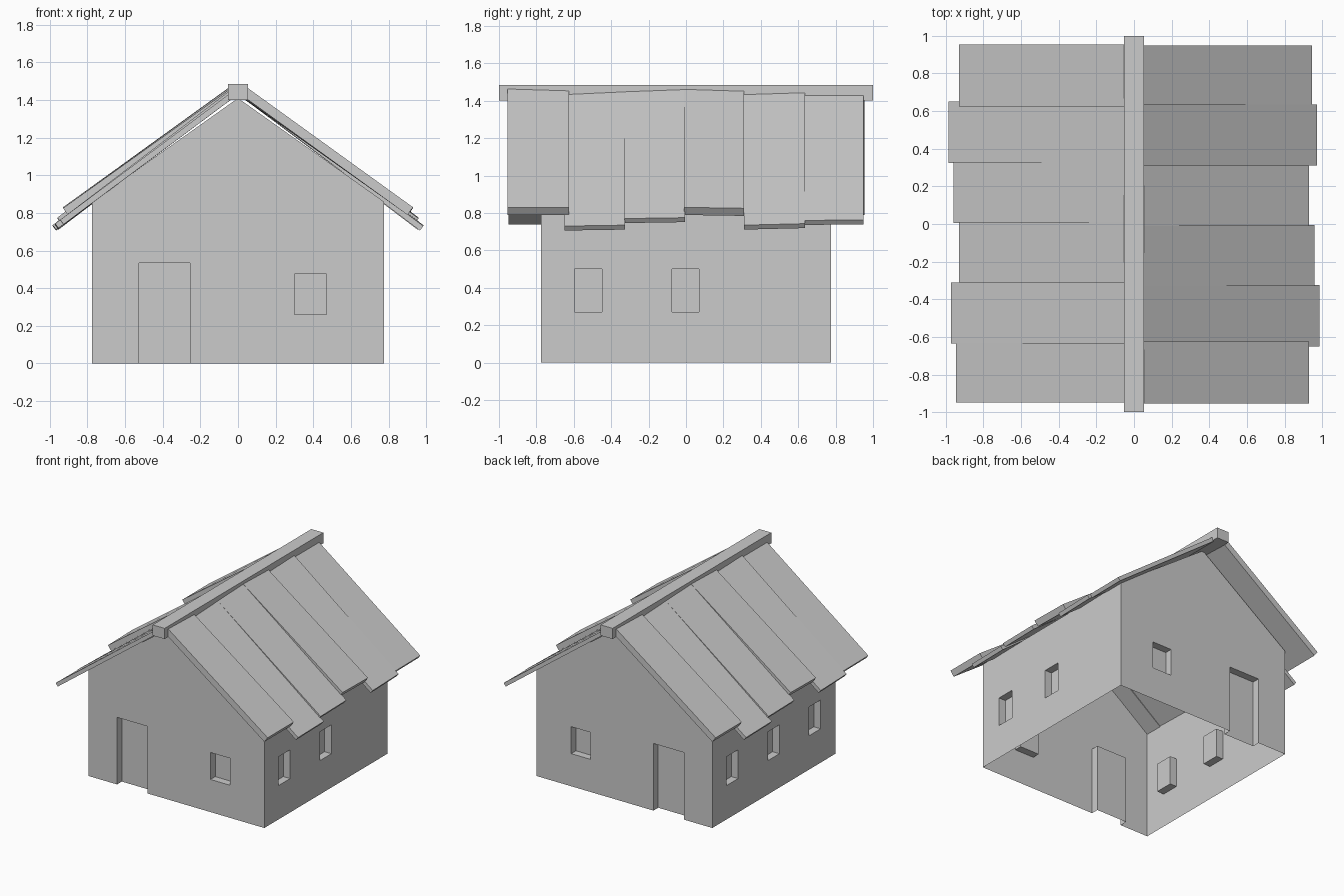
import bpy, bmesh
from math import hypot
from mathutils import Matrix

if "Cube" in bpy.data.objects:
    bpy.data.objects.remove(bpy.data.objects["Cube"])

W, EAVE, PEAK, DEPTH = 0.775, 0.86, 1.41, 0.06


def make_object(name, bm):
    bmesh.ops.recalc_face_normals(bm, faces=bm.faces)
    mesh = bpy.data.meshes.new(name)
    bm.to_mesh(mesh)
    bm.free()
    ob = bpy.data.objects.new(name, mesh)
    bpy.context.collection.objects.link(ob)
    return ob


def add_box(bm, x0, x1, y0, y1, z0, z1):
    m = Matrix.Translation(((x0 + x1) / 2, (y0 + y1) / 2, (z0 + z1) / 2))
    m = m @ Matrix.Diagonal((x1 - x0, y1 - y0, z1 - z0, 1))
    bmesh.ops.create_cube(bm, size=1, matrix=m)


# Gabled wall shell, extruded from its front profile
bm = bmesh.new()
profile = [(-W, 0), (W, 0), (W, EAVE), (0, PEAK), (-W, EAVE)]
face = bm.faces.new([bm.verts.new((x, -W, z)) for x, z in profile])
ext = bmesh.ops.extrude_face_region(bm, geom=[face])
bmesh.ops.translate(bm, vec=(0, 2 * W, 0),
                    verts=[v for v in ext["geom"] if isinstance(v, bmesh.types.BMVert)])
walls = make_object("walls", bm)

# Door and window recess cutters
bm = bmesh.new()
IN, OUT = W - DEPTH, W + 0.1
for y0, y1 in ((-OUT, -IN), (IN, OUT)):
    add_box(bm, -0.525, -0.255, y0, y1, -0.1, 0.535)
    add_box(bm, 0.30, 0.47, y0, y1, 0.26, 0.475)
for y in (-0.595, -0.075):
    add_box(bm, IN, OUT, y, y + 0.145, 0.27, 0.50)
for y in (-0.59, -0.07, 0.45):
    add_box(bm, -OUT, -IN, y, y + 0.145, 0.27, 0.50)
cutter = make_object("recess_cutter", bm)
cutter.hide_render = True

mod = walls.modifiers.new("recesses", 'BOOLEAN')
mod.operation, mod.solver, mod.object = 'DIFFERENCE', 'EXACT', cutter
bpy.context.view_layer.update()
cut = bpy.data.meshes.new_from_object(
    walls.evaluated_get(bpy.context.evaluated_depsgraph_get()))
walls.modifiers.clear()
walls.data = cut
bpy.data.objects.remove(cutter)

# Open the shell underneath and under the roof boards
bm = bmesh.new()
bm.from_mesh(cut)
gone = [f for f in bm.faces
        if all(v.co.z < 0.001 for v in f.verts) or all(v.co.z > EAVE - 0.01 for v in f.verts)
        and f.normal.z > 0.3]
bmesh.ops.delete(bm, geom=gone, context='FACES')
bm.to_mesh(cut)
bm.free()

# Ridge beam
bm = bmesh.new()
add_box(bm, -0.053, 0.053, -1, 1, 1.40, 1.485)
make_object("ridge_beam", bm)

# Uneven roof boards: y0, y1, top z at both edges, tip x, tip z at both edges, thickness
boards = [
    (-0.955, -0.625, 1.465, 1.455, 0.93, 0.83, 0.83, 0.05),
    (-0.65, -0.325, 1.435, 1.45, 0.985, 0.73, 0.735, 0.03),
    (-0.33, -0.005, 1.45, 1.462, 0.96, 0.77, 0.775, 0.03),
    (-0.01, 0.31, 1.463, 1.453, 0.93, 0.83, 0.825, 0.05),
    (0.31, 0.635, 1.435, 1.445, 0.972, 0.735, 0.743, 0.03),
    (0.63, 0.948, 1.43, 1.43, 0.945, 0.76, 0.763, 0.03),
]
for i, (y0, y1, za, zb, tip, ta, tb, t) in enumerate(boards):
    for side, s in (("right", 1), ("left", -1)):
        bm = bmesh.new()
        rings = []
        for y, z, tz in ((y0, za, ta), (y1, zb, tb)):
            length = hypot(tip - 0.05, z - tz)
            nx, nz = (z - tz) / length * t, (tip - 0.05) / length * t
            pts = [(0.05, z), (tip, tz), (tip - nx, tz - nz), (0.05 - nx, z - nz)]
            rings.append([bm.verts.new((s * px, s * y, pz)) for px, pz in pts])
        a, b = rings
        bm.faces.new(a)
        bm.faces.new(b)
        for k in range(4):
            n = (k + 1) % 4
            bm.faces.new((a[k], a[n], b[n], b[k]))
        make_object(f"roof_board_{side}_{i + 1}", bm)
